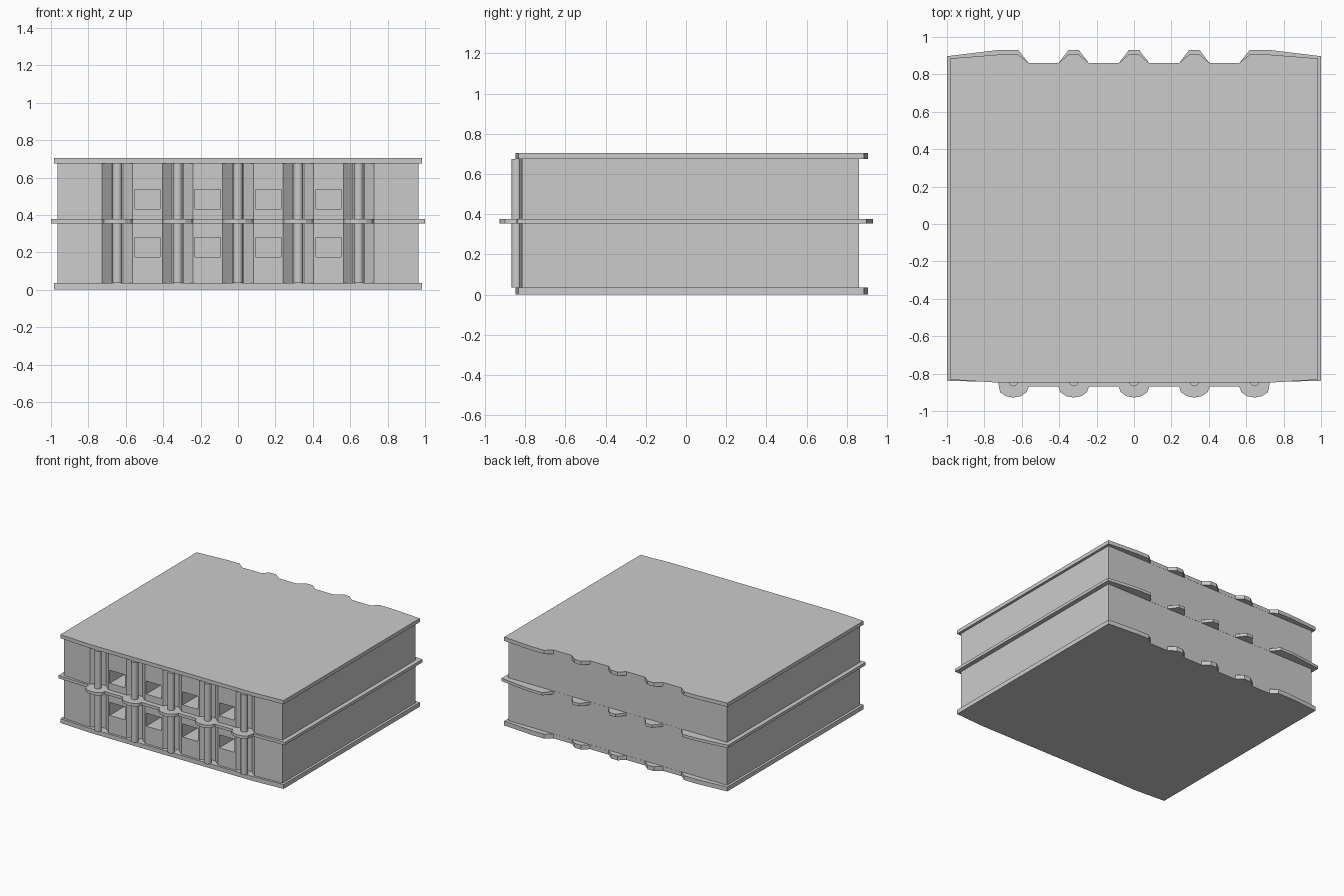
import bpy, bmesh, math

if "Cube" in bpy.data.objects:
    bpy.data.objects.remove(bpy.data.objects["Cube"])

BAYS = [-0.645, -0.3225, 0.0, 0.3225, 0.645]
WINDOWS = [-0.484, -0.161, 0.161, 0.484]


def prism(name, pts, z0, z1):
    """Extrude a plan outline (counter-clockwise) from z0 to z1."""
    bm = bmesh.new()
    face = bm.faces.new([bm.verts.new((x, y, z0)) for x, y in pts])
    ext = bmesh.ops.extrude_face_region(bm, geom=[face], use_keep_orig=True)
    for v in ext["geom"]:
        if isinstance(v, bmesh.types.BMVert):
            v.co.z = z1
    bmesh.ops.recalc_face_normals(bm, faces=bm.faces)
    me = bpy.data.meshes.new(name)
    bm.to_mesh(me)
    bm.free()
    ob = bpy.data.objects.new(name, me)
    bpy.context.collection.objects.link(ob)
    return ob


def back_edge(half, corner_y, bump_y, wall_y):
    """Rear outline, right to left: tapered ends and trapezoid bumps."""
    pts = [(half, corner_y), (0.73, bump_y), (0.618, bump_y), (0.565, wall_y)]
    for c in (0.3225, 0, -0.3225):
        pts += [(c + 0.08, wall_y), (c + 0.028, bump_y),
                (c - 0.028, bump_y), (c - 0.08, wall_y)]
    return pts + [(-x, y) for x, y in pts[:4]][::-1]


# roof and base plates: slightly bowed front, bumpy back
plate = [(-0.985, -0.832), (-0.73, -0.848), (0.73, -0.848), (0.985, -0.832)]
plate += back_edge(0.985, 0.885, 0.905, 0.862)
prism("base_plate", plate, 0.0, 0.035)
prism("roof_plate", plate, 0.675, 0.705)

# middle floor slab with rounded balconies
slab = [(-1.0, -0.838)]
for c in BAYS:
    for i in range(7):
        a = math.pi * (1 + i / 6)
        base = -0.845 if (c == BAYS[0] and i == 0) or (c == BAYS[-1] and i == 6) else -0.87
        slab.append((c + 0.082 * math.cos(a), base + 0.058 * math.sin(a)))
slab.append((1.0, -0.838))
slab += back_edge(1.0, 0.897, 0.93, 0.862)
prism("floor_slab", slab, 0.354, 0.377)

# main block with a shallow niche behind each column
wall = [(-0.965, -0.815)]
for c in BAYS:
    wall += [(c - 0.082, -0.83), (c - 0.03, -0.785), (c + 0.03, -0.785), (c + 0.082, -0.83)]
wall += [(0.965, -0.815), (0.965, 0.861), (-0.965, 0.861)]
body = prism("main_block", wall, 0.03, 0.68)

# window recesses
for x in WINDOWS:
    for z in (0.227, 0.483):
        cut = prism("window_cutter", [(x - 0.068, -1.0), (x + 0.068, -1.0),
                                      (x + 0.068, -0.65), (x - 0.068, -0.65)],
                    z - 0.052, z + 0.052)
        mod = body.modifiers.new("window", "BOOLEAN")
        mod.operation = "DIFFERENCE"
        mod.solver = "EXACT"
        mod.object = cut
        cut.hide_render = True
        cut.hide_viewport = True

# slim round columns
for c in BAYS:
    bpy.ops.mesh.primitive_cylinder_add(vertices=12, radius=0.026, depth=0.64,
                                        location=(c, -0.842, 0.355))
    col = bpy.context.object
    col.name = "front_column"
    bpy.ops.object.shade_smooth_by_angle(angle=math.radians(40))
